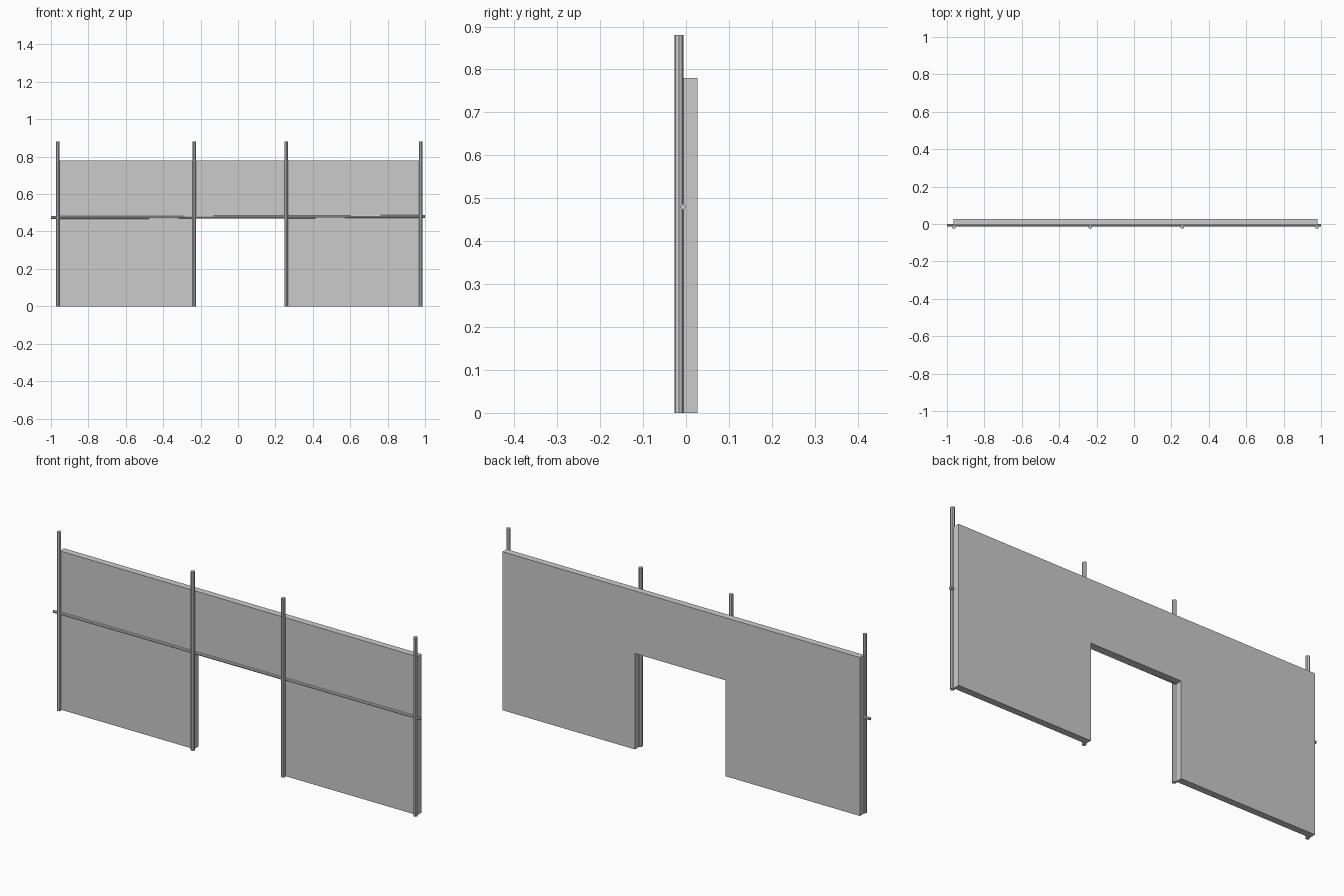
import bpy, bmesh
from math import pi

if "Cube" in bpy.data.objects:
    bpy.data.objects.remove(bpy.data.objects["Cube"])

def extruded(name, outline, y0, y1):
    """Solid from an x/z outline, pushed from y0 to y1."""
    bm = bmesh.new()
    face = bm.faces.new([bm.verts.new((x, y0, z)) for x, z in outline])
    res = bmesh.ops.extrude_face_region(bm, geom=[face])
    moved = [v for v in res["geom"] if isinstance(v, bmesh.types.BMVert)]
    bmesh.ops.translate(bm, verts=moved, vec=(0, y1 - y0, 0))
    bmesh.ops.recalc_face_normals(bm, faces=bm.faces)
    mesh = bpy.data.meshes.new(name)
    bm.to_mesh(mesh)
    bm.free()
    bpy.context.collection.objects.link(bpy.data.objects.new(name, mesh))

def pole(name, loc, length, size, rot=(0, 0, 0)):
    """Eight-sided pole along its local z axis."""
    bpy.ops.mesh.primitive_cylinder_add(vertices=8, radius=1, depth=length,
                                        location=loc, rotation=rot)
    ob = bpy.context.object
    ob.name = name
    ob.scale = (size[0], size[1], 1)

# Wall panel with the doorway cut into its outline
left, right, door_l, door_r = -0.966, 0.981, -0.235, 0.259
extruded("wall", [(left, 0), (door_l, 0), (door_l, 0.472), (door_r, 0.472),
                  (door_r, 0), (right, 0), (right, 0.78), (left, 0.78)],
         -0.006, 0.027)

# Upright posts at the ends and beside the doorway
for i, x in enumerate((-0.963, -0.234, 0.258, 0.978)):
    pole(f"post_{i + 1}", (x, -0.0165, 0.44), 0.88, (0.0095, 0.0105))

# Thin horizontal rail behind the posts, rising slightly to the right
pole("rail", (0, -0.007, 0.477), 2.0, (0.0075, 0.006), (0, pi / 2 - 0.003, 0))
